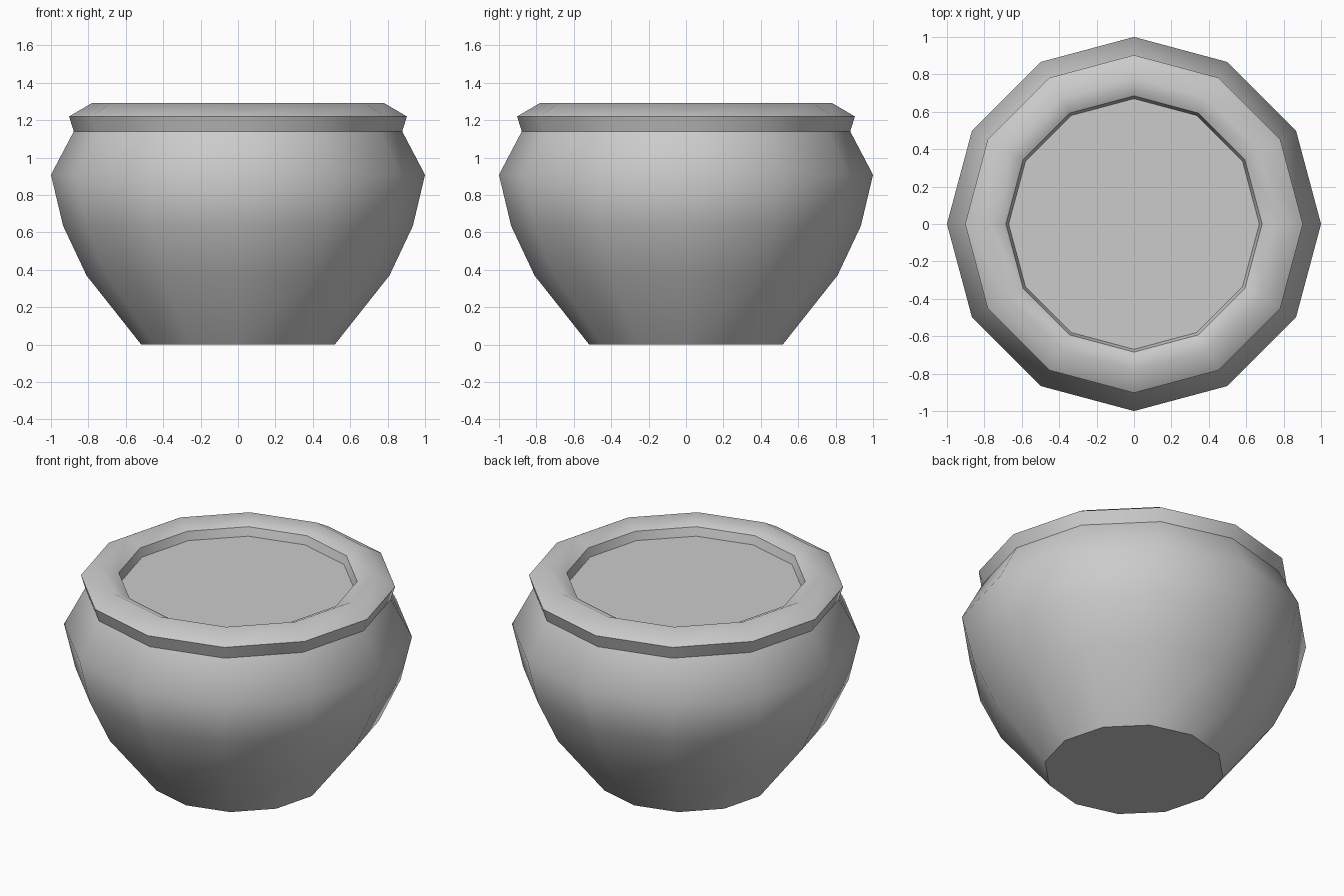
import bpy, bmesh
from math import cos, sin, pi

if "Cube" in bpy.data.objects:
    bpy.data.objects.remove(bpy.data.objects["Cube"])

SIDES = 12


def lathe(name, profile, sharp, cap_bottom=False, cap_top=False):
    """Spin (radius, z) points around z; ring indices in sharp get hard edges."""
    bm = bmesh.new()
    rings = [[bm.verts.new((r * cos(2 * pi * i / SIDES), r * sin(2 * pi * i / SIDES), z))
              for i in range(SIDES)] for r, z in profile]
    for a, b in zip(rings, rings[1:]):
        for i in range(SIDES):
            j = (i + 1) % SIDES
            bm.faces.new((a[i], a[j], b[j], b[i]))
    if cap_bottom:
        bm.faces.new(rings[0][::-1])
    if cap_top:
        bm.faces.new(rings[-1])
    for f in bm.faces:
        f.smooth = len(f.verts) == 4
    for k in sharp:
        for i in range(SIDES):
            e = bm.edges.get((rings[k][i], rings[k][(i + 1) % SIDES]))
            if e:
                e.smooth = False
    mesh = bpy.data.meshes.new(name)
    bm.to_mesh(mesh)
    bm.free()
    obj = bpy.data.objects.new(name, mesh)
    bpy.context.collection.objects.link(obj)
    return obj


# Pot: base, bulging body, flared collar, rounded lip and short inner wall
lathe("pot", [(0.517, 0.0), (0.81, 0.37), (0.935, 0.635), (1.0, 0.908),
              (0.878, 1.14), (0.903, 1.22), (0.78, 1.292),
              (0.685, 1.245), (0.67, 1.192)],
      sharp=(0, 4, 5, 7), cap_bottom=True)

# Filling: flat disc just inside the lip
lathe("soil", [(0.67, 1.192)], sharp=(), cap_top=True)
